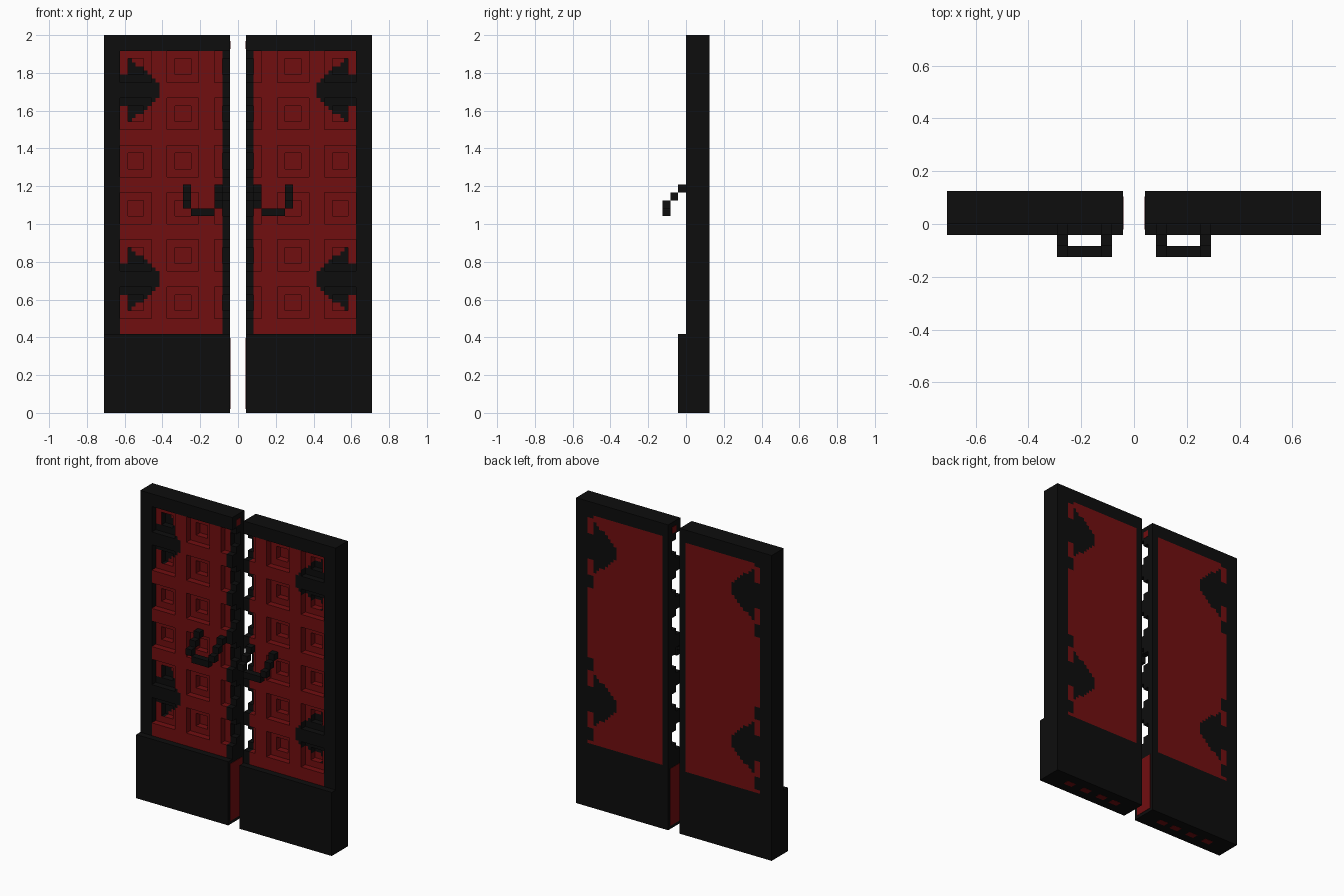
import bpy, bmesh, math

cube = bpy.data.objects.get("Cube")
if cube:
    bpy.data.objects.remove(cube, do_unlink=True)

V = 2 / 96            # basic block size
INNER, BACK = 2 * V, 6 * V


def material(name, rgb):
    m = bpy.data.materials.new(name)
    m.use_nodes = True
    m.diffuse_color = (*rgb, 1)
    bsdf = m.node_tree.nodes["Principled BSDF"]
    bsdf.inputs["Base Color"].default_value = (*rgb, 1)
    bsdf.inputs["Roughness"].default_value = 0.8
    return m


BLACK = material("iron black", (0.004, 0.004, 0.004))
RED = material("deep red", (0.165, 0.0044, 0.005))


def finish(name, bm, mats):
    """Make an object for the +x door and mirror it to the other door."""
    me = bpy.data.meshes.new(name)
    bm.to_mesh(me)
    bm.free()
    for m in mats:
        me.materials.append(m)
    ob = bpy.data.objects.new(name, me)
    bpy.context.collection.objects.link(ob)
    mir = ob.modifiers.new("Mirror", 'MIRROR')
    mir.use_mirror_merge = False
    return ob


def boxes(name, mat, *ranges):
    """Boxes given in block units as (x0, x1, y0, y1, z0, z1)."""
    bm = bmesh.new()
    for x0, x1, y0, y1, z0, z1 in ranges:
        verts = bmesh.ops.create_cube(bm, size=1)["verts"]
        for v in verts:
            v.co.x = V * (x0 if v.co.x < 0 else x1)
            v.co.y = V * (y0 if v.co.y < 0 else y1)
            v.co.z = V * (z0 if v.co.z < 0 else z1)
    return finish(name, bm, [mat])


# Frame and base of each door
boxes("door_base", BLACK, (2, 34, -2, 6, 0, 20))
boxes("outer_stile", BLACK, (30, 34, 0, 6, 20, 92))
boxes("top_rail", BLACK, (2, 34, 0, 6, 92, 96))

# Coffered panel: 28 x 72 blocks, recessed squares every 12 blocks
NX, NZ = 28, 72
HINGE = [4, 4, 8, 7, 6, 6, 5, 4, 3, 2]   # half height per column from the stile


def depth(i, k):
    a = abs((i + 6.5) % 12 - 6)
    b = abs((k - 1.5) % 12 - 6)
    m = max(a, b)
    return 4 if m < 2 else 2 if m < 4 else 0


def colour(i, k, back=False):
    if i < 2:
        return 0                         # inner stile
    u = NX - 1 - i
    for centre in (14, 62):
        d = abs(k + 0.5 - centre)
        if u < len(HINGE) and d < HINGE[u]:
            return 0                     # hinge plate
        if back and u < 2 and 9 < d < 13:
            return 0                     # small studs on the rear
    return 1


bm = bmesh.new()


def quad(pts, mat):
    f = bm.faces.new([bm.verts.new((V * (x + 2), V * y, V * (z + 20))) for x, y, z in pts])
    f.material_index = mat


for i in range(NX):
    for k in range(NZ):
        d = depth(i, k)
        quad([(i, d, k), (i + 1, d, k), (i + 1, d, k + 1), (i, d, k + 1)], colour(i, k))
        quad([(i + 1, 6, k), (i, 6, k), (i, 6, k + 1), (i + 1, 6, k + 1)], colour(i, k, True))
        if i == 0:
            # inner edge of the door
            quad([(0, 6, k), (0, d, k), (0, d, k + 1), (0, 6, k + 1)], 0)
        # walls of the recesses, coloured like the deeper block
        for di, dk in ((1, 0), (0, 1)):
            j, l = i + di, k + dk
            if j >= NX or l >= NZ:
                continue
            e = depth(j, l)
            if e == d:
                continue
            mat = colour(j, l) if e > d else colour(i, k)
            if di:
                pts = [(j, d, k), (j, e, k), (j, e, k + 1), (j, d, k + 1)]
            else:
                pts = [(i, e, l), (i, d, l), (i + 1, d, l), (i + 1, e, l)]
            quad(pts, mat)
bmesh.ops.remove_doubles(bm, verts=bm.verts, dist=V * 0.01)
bmesh.ops.dissolve_limit(bm, angle_limit=math.radians(1), verts=bm.verts,
                         edges=bm.edges, delimit={'MATERIAL'})
finish("coffered_panel", bm, [BLACK, RED])

# Stepped pull handle
handle = [(6, 12, -6, -4, 50, 52)]
for x in (4, 12):
    for step in range(3):
        handle.append((x, x + 2, -2 - 2 * step, -2 * step, 56 - 2 * step, 58 - 2 * step))
boxes("pull_handle", BLACK, *handle)

# Red inlays on the inner edge and on the underside
boxes("inner_edge_inlay", RED, (1.9, 2.1, -1, 5, 1, 19), (1.9, 2.1, 2, 4, 92.5, 94.5))
boxes("underside_inlay", RED, *[(x - 1.5, x + 1.5, 1, 3, 0, 0.1) for x in (9, 14, 20, 26)])
for ob in bpy.data.objects:
    if ob.name == "underside_inlay":
        ob.location.z = -0.001
